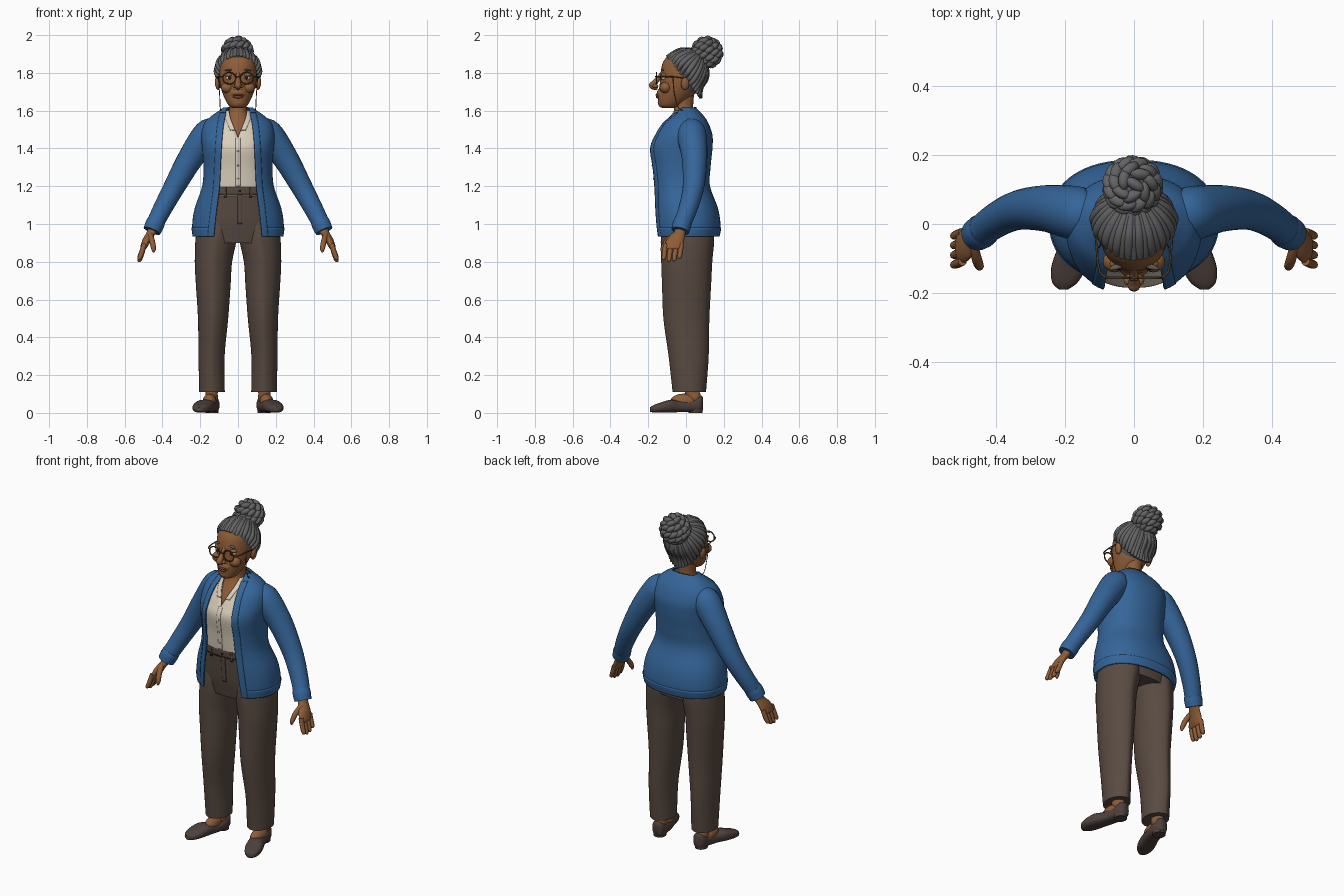
import bpy, bmesh, math
from mathutils import Vector, Matrix, Euler

cube = bpy.data.objects.get("Cube")
if cube:
    bpy.data.objects.remove(cube, do_unlink=True)


def material(name, r, g, b):
    m = bpy.data.materials.new(name)
    m.use_nodes = True
    m.diffuse_color = (r, g, b, 1)
    bsdf = next(n for n in m.node_tree.nodes if n.type == 'BSDF_PRINCIPLED')
    bsdf.inputs["Base Color"].default_value = (r, g, b, 1)
    return m


SKIN = material("brown skin", .27, .11, .04)
HAIR = material("grey hair", .125, .125, .13)
BLUE = material("blue knit", .035, .13, .32)
CREAM = material("cream cotton", .7, .62, .5)
TROUSER = material("brown cloth", .1, .07, .054)
SHOE = material("dark leather", .075, .052, .045)
METAL = material("bronze frame", .09, .05, .018)
LIP = material("lip", .22, .07, .045)
WHITE = material("eye white", .6, .55, .48)
DARK = material("dark iris", .02, .012, .008)
X, Y, Z = Vector((1, 0, 0)), Vector((0, 1, 0)), Vector((0, 0, 1))
P = .88  # squareness of the torso cross-section


def finish(name, bm, mat, mirror=False, thick=0):
    bmesh.ops.remove_doubles(bm, verts=bm.verts, dist=.00005)
    bmesh.ops.recalc_face_normals(bm, faces=bm.faces)
    me = bpy.data.meshes.new(name)
    bm.to_mesh(me)
    bm.free()
    me.materials.append(mat)
    ob = bpy.data.objects.new(name, me)
    bpy.context.scene.collection.objects.link(ob)
    bpy.ops.object.select_all(action='DESELECT')
    ob.select_set(True)
    bpy.context.view_layer.objects.active = ob
    bpy.ops.object.shade_smooth_by_angle(angle=math.radians(50))
    if thick:
        mod = ob.modifiers.new("thickness", 'SOLIDIFY')
        mod.thickness, mod.offset = thick, 0
    if mirror:
        ob.modifiers.new("mirror", 'MIRROR').use_mirror_merge = False
    return ob


def spline(pts, steps=5):
    """Catmull-Rom interpolation of tuples of any length."""
    out = []
    for i in range(len(pts) - 1):
        a, b, c, d = (pts[max(0, i - 1)], pts[i], pts[i + 1], pts[min(len(pts) - 1, i + 2)])
        for k in range(steps):
            t = k / steps
            out.append(tuple(.5 * (2*q + (r - p)*t + (2*p - 5*q + 4*r - s)*t*t + (3*q - p - 3*r + s)*t**3)
                             for p, q, r, s in zip(a, b, c, d)))
    return out + [tuple(pts[-1])]


def grid(bm, rows, closed=False, cap=False):
    vs = [[bm.verts.new(p) for p in row] for row in rows]
    n = len(vs[0])
    for r, s in zip(vs, vs[1:]):
        for i in range(n if closed else n - 1):
            j = (i + 1) % n
            bm.faces.new((r[i], r[j], s[j], s[i]))
    if cap:
        bm.faces.new(vs[0])
        bm.faces.new(vs[-1])


def lofts(name, paths, mat, axes=None, n=24, steps=5, p=1, pinch=0, mirror=False):
    """Tubes through (x, y, z, radius, radius) stations, along the path or on fixed axes."""
    bm = bmesh.new()
    for path in paths:
        st = spline([q if len(q) == 5 else (*q, q[3]) for q in path], steps)
        pos = [Vector(s[:3]) for s in st]
        rows, u = [], None
        for i, s in enumerate(st):
            if axes:
                u, v = axes
            else:
                t = (pos[min(i + 1, len(pos) - 1)] - pos[max(i - 1, 0)]).normalized()
                if u is None:
                    u = t.cross(X if abs(t.y) > .8 else Y)
                u = (u - t * u.dot(t)).normalized()
                v = t.cross(u)
            row = []
            for k in range(n):
                a = 2 * math.pi * k / n
                c, d = math.cos(a), math.sin(a)
                c, d = (math.copysign(abs(e) ** p, e) for e in (c, d))
                d *= 1 + pinch * math.exp(-(c / .2) ** 2)
                row.append(pos[i] + u * (c * s[3]) + v * (d * s[4]))
            rows.append(row)
        grid(bm, rows, True, True)
    return finish(name, bm, mat, mirror)


def balls(name, items, mat, mirror=False, seg=16):
    bm = bmesh.new()
    for loc, scale, *rot in items:
        m = Matrix.LocRotScale(Vector(loc), Euler(rot[0] if rot else (0, 0, 0)), Vector(scale))
        bmesh.ops.create_uvsphere(bm, u_segments=seg, v_segments=seg // 2, radius=1, matrix=m)
    return finish(name, bm, mat, mirror)


def clip(stations, lo, hi):
    return [r for r in spline(stations, 8) if lo <= r[0] <= hi]


def wrap(name, rows, mat, grow=0, cap=False, thick=0, n=56):
    """Garment around the torso from (z, half width, front y, back y, half opening)."""
    bm, out = bmesh.new(), []
    for z, w, f, b, o in rows:
        t0 = math.asin(min(.98, (max(0, o) / w) ** (1 / P)))
        row = []
        for k in range(n + 1):
            t = t0 + (2 * math.pi - 2 * t0) * k / n
            s, c = (math.copysign(abs(e) ** P, e) for e in (math.sin(t), math.cos(t)))
            row.append(((w + grow) * s, (f + b) / 2 - ((b - f) / 2 + grow) * c, z))
        out.append(row)
    grid(bm, out, cap=cap)
    return finish(name, bm, mat, thick=thick)


def plate(name, rows, mat, inner, width, off=.006, mirror=False):
    """Thin strip lying on the garment front, starting at x = inner(row)."""
    bm, out = bmesh.new(), []
    for r in rows:
        z, w, f, b, _ = r
        row = []
        for k in range(5):
            x = min(inner(r) + width * k / 4, w * .97)
            c = math.sqrt(1 - (abs(x) / w) ** (2 / P)) ** P
            row.append((x, (f + b) / 2 - (b - f) / 2 * c - off, z))
        out.append(row)
    grid(bm, out)
    return finish(name, bm, mat, mirror, .006)


# Cardigan with front bands, hem rib, sleeves and cuffs
body = [(.935, .232, -.16, .17, .13), (.99, .238, -.165, .178, .125), (1.08, .225, -.17, .165, .115),
        (1.2, .185, -.175, .122, .1), (1.3, .178, -.185, .125, .095), (1.4, .185, -.195, .135, .09),
        (1.47, .19, -.165, .135, .085), (1.53, .175, -.125, .115, .078), (1.57, .135, -.08, .09, .07),
        (1.6, .092, -.045, .062, .062), (1.612, .075, -.03, .048, .06)]
wrap("cardigan_body", spline(body, 6), BLUE, thick=.01)
wrap("cardigan_hem", clip(body, 0, .985), BLUE, grow=.003, thick=.01)
plate("cardigan_front_band", clip(body, 0, 1.59), BLUE, lambda r: r[4] - .003, .032, mirror=True)
lofts("sleeve", [[(.12, .03, 1.49, .06), (.16, .03, 1.475, .078), (.25, .045, 1.35, .068),
                  (.335, .04, 1.2, .057), (.4, .01, 1.08, .05), (.44, -.02, 1, .046),
                  (.455, -.03, .965, .044)]], BLUE, mirror=True)
lofts("cuff", [[(.432, -.014, 1.015, .048), (.442, -.022, .995, .05), (.456, -.031, .963, .047)]],
      BLUE, mirror=True)

# Blouse open at the throat
blouse = [(1.15, .16, -.155, .1, 0), (1.2, .165, -.162, .105, 0), (1.3, .16, -.17, .108, 0),
          (1.4, .165, -.182, .115, 0), (1.455, .165, -.16, .115, 0), (1.52, .14, -.122, .095, .025),
          (1.56, .1, -.09, .07, .04), (1.6, .062, -.062, .045, .048)]
wrap("blouse", spline(blouse, 6), CREAM, thick=.006)
plate("blouse_placket", clip(blouse, 1.2, 1.46), CREAM, lambda r: -.012, .024, .003)
plate("blouse_collar", clip(blouse, 1.49, 1.6), CREAM, lambda r: r[4], .026, .005, True)
balls("blouse_buttons", [((0, y, z), (.005, .003, .005))
                         for y, z in ((-.172, 1.24), (-.179, 1.31), (-.188, 1.385))], WHITE)

# Trousers
hips = [(.9, .2, -.12, .14, 0), (1, .215, -.14, .15, 0), (1.1, .195, -.15, .13, 0), (1.195, .165, -.158, .105, 0)]
wrap("trouser_hips", spline(hips), TROUSER, cap=True)
wrap("waistband", clip(hips, 1.15, 1.2), TROUSER, grow=.006, thick=.006)
plate("trouser_fly", clip(hips, 1, 1.155), TROUSER, lambda r: -.002, .024, .002)
plate("belt_loop", clip(hips, 1.14, 1.2), TROUSER, lambda r: .062, .012, .01, True)
balls("waist_button", [((.01, -.164, 1.175), (.007, .004, .007))], DARK)
lofts("trouser_leg", [[(.138, .0175, .11, .068, .085), (.14, .014, .3, .069, .102), (.132, .002, .5, .08, .117),
                       (.131, .003, .68, .092, .125), (.13, .004, .8, .099, .13), (.114, .008, .93, .11, .136),
                       (.1, .005, 1.03, .105, .125)]], TROUSER, axes=(X, Y), n=40, pinch=.04, mirror=True)

# Feet and shoes
balls("foot", [((.15, -.012, .06), (.037, .072, .042)), ((.14, .04, .08), (.035, .04, .05))], SKIN, True)
lofts("ankle", [[(.14, .035, .05, .032, .038), (.14, .03, .11, .033, .036), (.14, .025, .2, .04, .045)]],
      SKIN, axes=(X, Y), mirror=True)
lofts("shoe", [[(.135, .09, .048, .018, .035), (.137, .075, .048, .035, .043), (.14, .03, .038, .042, .034),
                (.155, -.03, .034, .045, .03), (.175, -.08, .036, .05, .034), (.19, -.13, .029, .05, .027),
                (.2, -.17, .022, .036, .02), (.204, -.19, .018, .012, .012)]],
      SHOE, axes=(X, Z), p=.75, mirror=True)
lofts("shoe_heel", [[(.138, .05, 0, .034, .037), (.138, .05, .03, .037, .04)]], SHOE, axes=(X, Y), mirror=True)

# Hands
lofts("palm", [[(.445, -.022, .99, .028, .03), (.458, -.034, .955, .026, .032), (.48, -.055, .92, .024, .046),
                (.498, -.066, .88, .019, .05), (.502, -.068, .868, .013, .045)]], SKIN, axes=(X, Y), mirror=True)
fingers = []
for i in range(4):
    y, reach = -.024 - .028 * i, (.068, .082, .086, .076)[i]
    fingers.append([(.496, y, .895, .013), (.51, y - .006, .885 - reach * .5, .0135),
                    (.522, y - .01, .885 - reach * .9, .011), (.524, y - .01, .885 - reach, .004)])
fingers.append([(.465, -.06, .945, .014), (.455, -.1, .91, .015), (.447, -.122, .87, .013), (.446, -.126, .85, .005)])
lofts("fingers", fingers, SKIN, n=10, steps=4, mirror=True)

# Neck and head
lofts("neck", [[(0, -.02, 1.38, .08, .12), (0, -.02, 1.47, .1, .118), (0, -.015, 1.53, .09, .09),
                (0, -.012, 1.58, .055, .06), (0, -.012, 1.62, .046, .05), (0, -.012, 1.7, .05, .056)]],
      SKIN, axes=(X, Y))
lofts("head", [[(0, -.09, 1.613, .022, .03), (0, -.085, 1.628, .05, .06), (0, -.055, 1.68, .077, .094),
                (0, -.033, 1.74, .095, .106), (0, -.025, 1.8, .099, .11), (0, -.02, 1.86, .093, .1),
                (0, -.01, 1.905, .065, .07), (0, -.01, 1.92, .02, .02)]], SKIN, axes=(X, Y), n=36)
balls("face_forms", [((.056, -.108, 1.722), (.034, .032, .03)), ((.016, -.162, 1.73), (.014, .016, .011)),
                     ((.109, -.005, 1.742), (.013, .022, .034), (0, .15, 0)),
                     ((.045, -.114, 1.789), (.026, .018, .011))], SKIN, True)
balls("mouth_and_chin", [((0, -.124, 1.688), (.044, .032, .034)), ((0, -.126, 1.642), (.03, .024, .02))], SKIN)
lofts("nose", [[(0, -.125, 1.8, .011), (0, -.143, 1.775, .012), (0, -.168, 1.745, .016),
                (0, -.178, 1.733, .018), (0, -.165, 1.72, .011), (0, -.15, 1.717, .006)]], SKIN, n=16)
balls("lips", [((0, -.152, 1.684), (.029, .009, .006)), ((0, -.15, 1.672), (.026, .01, .007))], LIP)
balls("eyes", [((.045, -.114, 1.773), (.021, .018, .012))], WHITE, True)
balls("irises", [((.045, -.129, 1.774), (.008, .005, .009))], DARK, True)
balls("eyebrows", [((.047, -.123, 1.815), (.026, .008, .005), (0, .15, -.3))], HAIR, True)

# Spectacles with neck chain
rim = [(.046 + .034 * math.cos(a), -.156, 1.772 + .031 * math.sin(a), .0035)
       for a in (math.pi * k / 8 for k in range(17))]
lofts("spectacle_frame", [rim, [(0, -.163, 1.781, .003), (.014, -.158, 1.778, .003)],
                          [(.079, -.156, 1.78, .0035), (.1, -.135, 1.78, .0035), (.109, -.06, 1.779, .003),
                           (.112, .005, 1.768, .003)]], METAL, n=8, steps=3, mirror=True)
lofts("spectacle_chain", [[(.104, -.07, 1.778, .0022), (.097, -.06, 1.68, .0022), (.092, -.03, 1.605, .0022),
                           (.07, .035, 1.615, .0022), (0, .055, 1.618, .0022)]], METAL, n=6, mirror=True)

# Hair swept up from the hairline in thick strands
balls("hair_base", [((0, .012, 1.79), (.104, .096, .118), (-.35, 0, 0))], HAIR, seg=32)
strands, count = [], 36
for i in range(count):
    a = 2 * math.pi * i / count
    c, s = math.cos(a), math.sin(a)
    root = Vector((.1 * s, -.012 - .09 * c, 1.775 + .11 * c))
    tip = Vector((.035 * s, .075 - .03 * c, 1.9 + .02 * c))
    centre = Vector((0, 0, 1.8))

    def bulge(t):
        d = root.lerp(tip, t) - centre
        return centre + d.normalized() * (.11 + .012 * (1 + c) / 2)
    thick = .012 + .003 * (i % 2)
    strands.append([(*root, .008), (*bulge(.25), thick), (*bulge(.55), thick + .001), (*tip, .011)])
lofts("hair_strands", strands, HAIR, n=8, steps=4)

# Bun of coiled twists
bun = Vector((-.004, .11, 1.908))
tilt = Euler((-.4, 0, 0)).to_matrix()
twists = [(bun, (.068, .068, .07))]
for lat, num in ((-.75, 11), (-.25, 13), (.25, 13), (.75, 9), (1.2, 4)):
    for k in range(num):
        a = 2 * math.pi * (k + lat) / num
        d = tilt @ Vector((math.cos(lat) * math.cos(a), math.cos(lat) * math.sin(a), math.sin(lat)))
        out = d.to_track_quat('Z', 'Y').to_matrix() @ Euler((0, 0, .6)).to_matrix()
        twists.append((bun + d * .07, (.032, .017, .02), out.to_euler()))
balls("hair_bun", twists, HAIR, seg=12)
